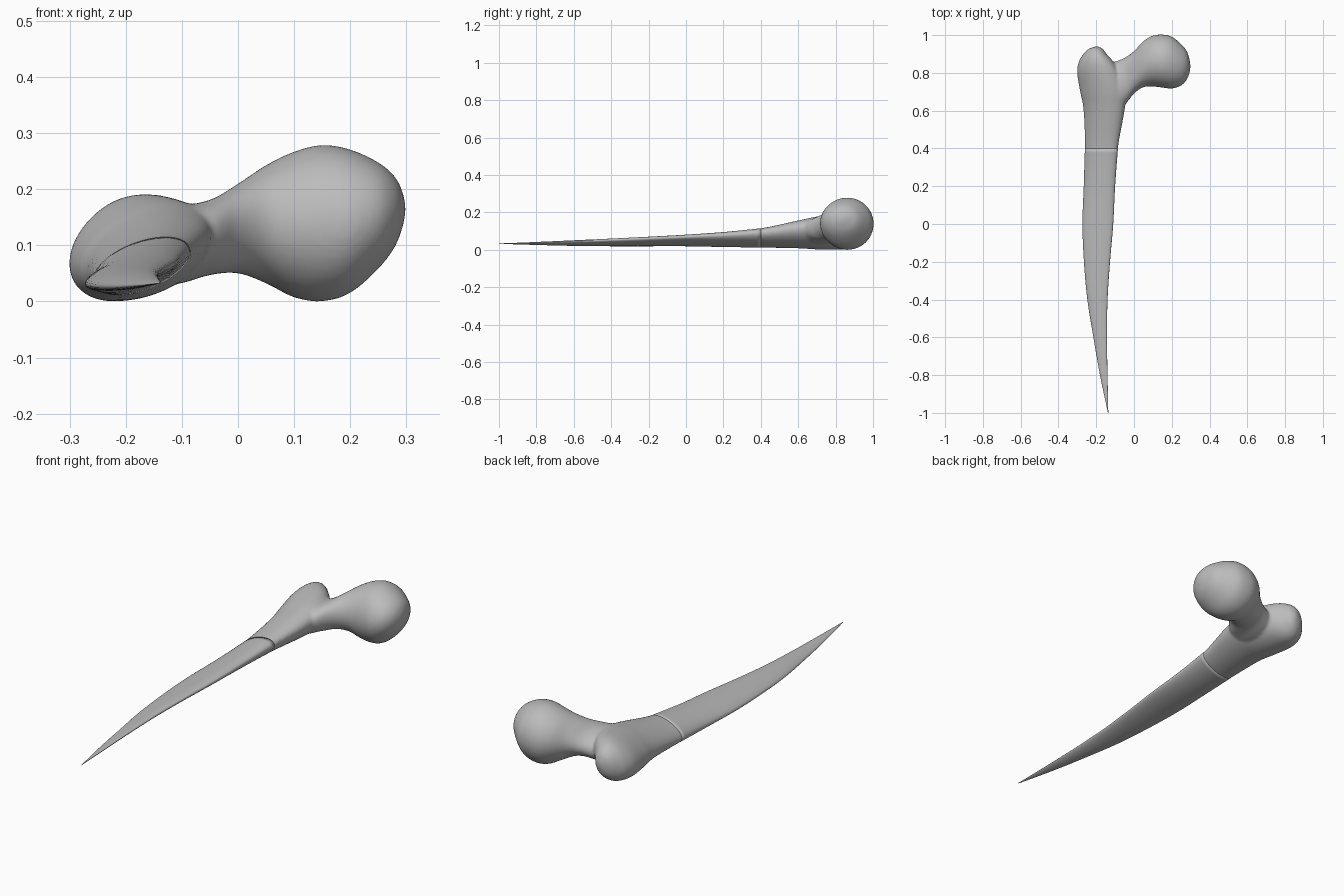
import bpy
import bmesh
from math import cos, sin, pi, sqrt

cube = bpy.data.objects.get("Cube")
if cube:
    bpy.data.objects.remove(cube, do_unlink=True)

bone_grey = bpy.data.materials.new("bone_grey")
bone_grey.use_nodes = True
grey = (0.5, 0.5, 0.5, 1)
bone_grey.diffuse_color = grey
for node in bone_grey.node_tree.nodes:
    if node.type == 'BSDF_PRINCIPLED':
        node.inputs["Base Color"].default_value = grey


def smooth_sections(sections, steps):
    """Catmull-Rom curve through every column of the section list."""
    result = []
    last = len(sections) - 1
    for i in range(last):
        before, here = sections[max(i - 1, 0)], sections[i]
        there, after = sections[i + 1], sections[min(i + 2, last)]
        for step in range(steps):
            t = step / steps
            result.append([
                b + t / 2 * (c - a + t * (2*a - 5*b + 4*c - d + t * (3*(b - c) + d - a)))
                for a, b, c, d in zip(before, here, there, after)])
    result.append(sections[last])
    return result


def loft(bm, sections, axis, steps=6, sides=40):
    """Skin oval sections: position, side from, side to, bottom, top, lean."""
    rings = []
    for pos, low, high, bottom, top, lean in smooth_sections(sections, steps):
        ring = []
        for k in range(sides):
            angle = 2 * pi * k / sides
            side = (low + high) / 2 + (high - low) / 2 * cos(angle)
            rise = sqrt(1 - lean * lean) * sin(angle) + lean * cos(angle)
            z = (bottom + top) / 2 + (top - bottom) / 2 * rise
            ring.append(bm.verts.new((side, pos, z) if axis == 'Y' else (pos, side, z)))
        rings.append(ring)
    for first, second in zip(rings, rings[1:]):
        for k in range(sides):
            n = (k + 1) % sides
            bm.faces.new((first[k], first[n], second[n], second[k]))
    bm.faces.new(rings[0])
    bm.faces.new(rings[-1])


def finish(bm, name):
    bmesh.ops.recalc_face_normals(bm, faces=bm.faces[:])
    for face in bm.faces:
        face.smooth = True
    mesh = bpy.data.meshes.new(name)
    bm.to_mesh(mesh)
    bm.free()
    mesh.materials.append(bone_grey)
    obj = bpy.data.objects.new(name, mesh)
    bpy.context.collection.objects.link(obj)
    return obj


# Tapering shaft, ending in a thin point at the front
blade = [
    (-1, -.138, -.136, .032, .034, .6),
    (-.8, -.18, -.14, .026, .042, .6),
    (-.6, -.215, -.143, .021, .051, .6),
    (-.4, -.247, -.14, .019, .06, .6),
    (-.2, -.265, -.127, .019, .07, .6),
    (0, -.273, -.11, .019, .081, .6),
    (.2, -.266, -.1, .015, .095, .55),
]
# Thicker end of the shaft, closing in a rounded side knob
knob = [
    (.4, -.26, -.085, .012, .115, .5),
    (.6, -.267, -.05, .008, .157, .4),
    (.7, -.285, -.045, .002, .178, .35),
    (.8, -.301, -.075, 0, .19, .3),
    (.86, -.292, -.11, .004, .189, .25),
    (.9, -.268, -.145, .02, .175, .2),
    (.927, -.24, -.165, .05, .15, .1),
    (.94, -.205, -.19, .09, .115, 0),
]
# Neck running sideways into the ball
neck_and_ball = [
    (-.2, .64, .8, .05, .13, 0),
    (-.12, .59, .85, .03, .165, 0),
    (-.05, .63, .88, .047, .181, 0),
    (0, .69, .916, .05, .21, 0),
    (.05, .724, .968, .032, .243, 0),
    (.1, .728, .997, .007, .267, 0),
    (.15, .722, 1.003, 0, .279, 0),
    (.2, .717, .992, .015, .271, 0),
    (.25, .733, .952, .058, .248, 0),
    (.28, .765, .915, .098, .222, 0),
    (.294, .8, .87, .135, .193, 0),
    (.299, .83, .84, .16, .168, 0),
]

bm = bmesh.new()
loft(bm, blade + knob[:1], 'Y')
finish(bm, "pointed_shaft")

# Fuse the knob, neck and ball into one soft surface
bm = bmesh.new()
loft(bm, blade[-1:] + knob, 'Y')
loft(bm, neck_and_ball, 'X')
joint = finish(bm, "ball_joint")
fuse = joint.modifiers.new("fuse", 'REMESH')
fuse.mode = 'VOXEL'
fuse.voxel_size = 0.007
fuse.use_smooth_shade = True
soften = joint.modifiers.new("soften", 'SMOOTH')
soften.factor = 0.5
soften.iterations = 8
